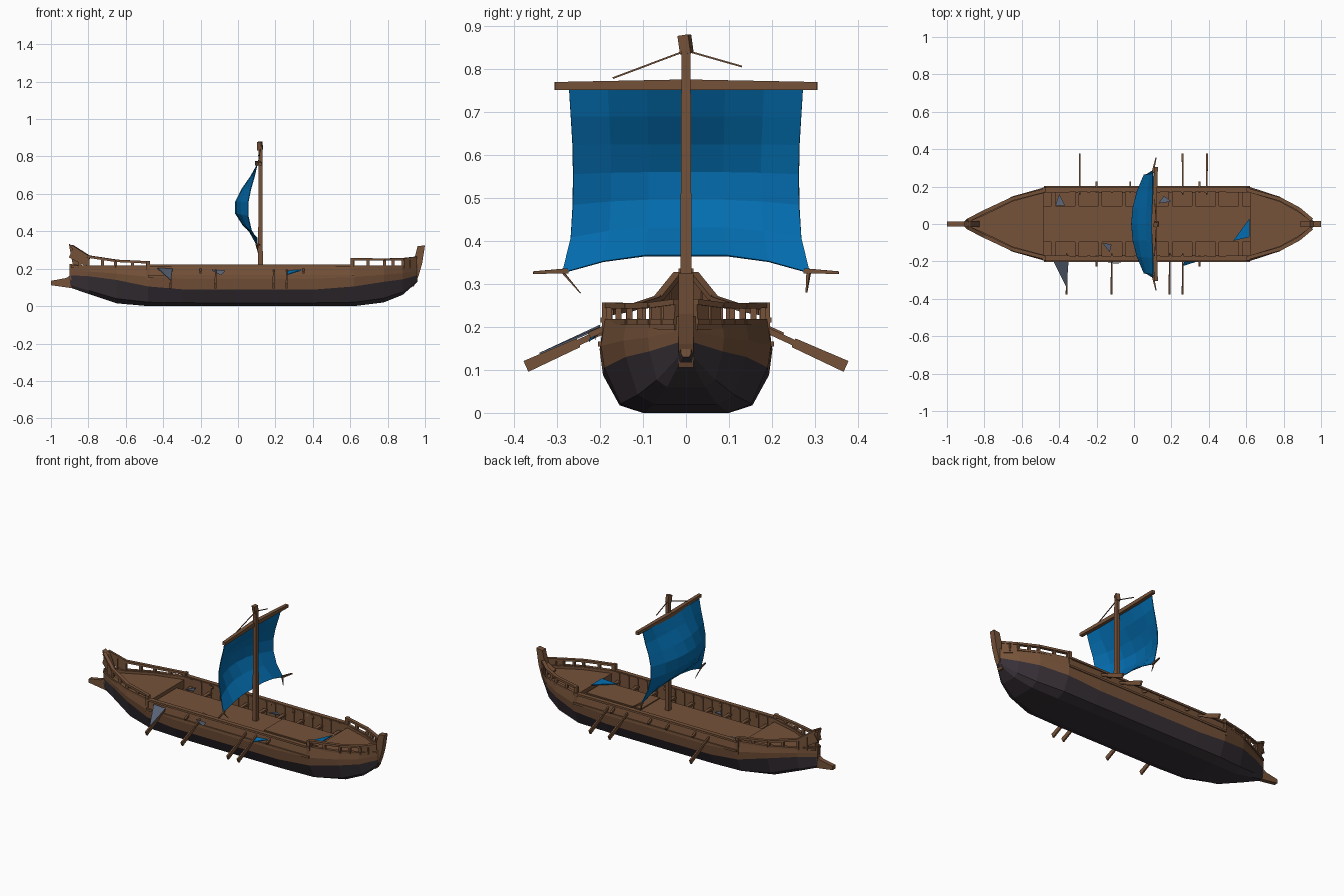
import bpy, bmesh, math
from mathutils import Vector

if "Cube" in bpy.data.objects:
    bpy.data.objects.remove(bpy.data.objects["Cube"], do_unlink=True)


def material(name, rgb):
    m = bpy.data.materials.new(name)
    m.use_nodes = True
    m.diffuse_color = (*rgb, 1)
    node = next(n for n in m.node_tree.nodes if n.type == "BSDF_PRINCIPLED")
    node.inputs["Base Color"].default_value = (*rgb, 1)
    node.inputs["Roughness"].default_value = 0.9
    return m


WOOD = material("brown wood", (0.178, 0.084, 0.041))
PITCH = material("dark pitch", (0.04, 0.031, 0.039))
CLOTH = material("blue cloth", (0.001, 0.15, 0.42))
STEEL = material("grey blue", (0.10, 0.125, 0.18))


def finish(bm, name, *mats):
    bmesh.ops.recalc_face_normals(bm, faces=bm.faces)
    me = bpy.data.meshes.new(name)
    bm.to_mesh(me)
    bm.free()
    for m in mats:
        me.materials.append(m)
    ob = bpy.data.objects.new(name, me)
    bpy.context.collection.objects.link(ob)
    return ob


def beam(bm, a, b, width, height, taper=1.0):
    """Square timber from a to b."""
    a, b = Vector(a), Vector(b)
    d = (b - a).normalized()
    side = d.cross(Vector((0, 0, 1)))
    side = side.normalized() if side.length > 0.01 else Vector((0, 1, 0))
    up = side.cross(d)
    ends = []
    for p, s in ((a, 1), (b, taper)):
        ends.append([bm.verts.new(p + side * i * width * s / 2 + up * j * height * s / 2)
                     for i, j in ((-1, -1), (1, -1), (1, 1), (-1, 1))])
    bm.faces.new(ends[0])
    bm.faces.new(ends[1][::-1])
    for i in range(4):
        k = (i + 1) % 4
        bm.faces.new((ends[0][i], ends[0][k], ends[1][k], ends[1][i]))


def beams(name, items, mat=WOOD):
    bm = bmesh.new()
    for item in items:
        beam(bm, *item)
    return finish(bm, name, mat)


def extruded(name, points, offset, to3d, mat=WOOD):
    """Flat outline pushed along an offset."""
    bm = bmesh.new()
    face = bm.faces.new([bm.verts.new(to3d(*p)) for p in points])
    new = bmesh.ops.extrude_face_region(bm, geom=[face])["geom"]
    bmesh.ops.translate(bm, vec=offset, verts=[v for v in new if isinstance(v, bmesh.types.BMVert)])
    return finish(bm, name, mat)


# Hull stations: x, half width, bottom, paint line, top
STATIONS = [(-0.90, 0.014, 0.10, 0.165, 0.225), (-0.80, 0.068, 0.065, 0.16, 0.215),
            (-0.65, 0.142, 0.015, 0.14, 0.215), (-0.48, 0.188, 0, 0.105, 0.218),
            (-0.3, 0.193, 0, 0.09, 0.218), (0.4, 0.193, 0, 0.088, 0.218),
            (0.62, 0.19, 0, 0.105, 0.218), (0.78, 0.14, 0.02, 0.13, 0.215),
            (0.88, 0.085, 0.06, 0.143, 0.215), (0.96, 0.014, 0.13, 0.165, 0.225)]


def half_width(x):
    for s, t in zip(STATIONS, STATIONS[1:]):
        if x <= t[0]:
            return s[1] + (t[1] - s[1]) * (x - s[0]) / (t[0] - s[0])
    return STATIONS[-1][1]


# Hull shell with painted underside
bm = bmesh.new()
rings = []
for x, w, low, paint, top in STATIONS:
    inner = max(w - 0.022, 0.004)
    half = [(0.52 * w, low), (0.8 * w, low + 0.2 * (paint - low)), (w, paint),
            (1.04 * w, paint + 0.45 * (top - paint)), (0.99 * w, top),
            (inner, top), (inner, max(0.13, paint + 0.01))]
    ring = half + [(-y, z) for y, z in reversed(half)]
    rings.append([bm.verts.new((x, y, z)) for y, z in ring])
n = len(rings[0])
for r, s in zip(rings, rings[1:]):
    for j in range(n):
        k = (j + 1) % n
        f = bm.faces.new((r[j], r[k], s[k], s[j]))
        f.material_index = int(j < 2 or j >= n - 3)
bm.faces.new(rings[0])
bm.faces.new(rings[-1])
finish(bm, "hull", WOOD, PITCH)

# End posts and ram
stem = [(-0.905, 0.335), (-0.875, 0.315), (-0.84, 0.23), (-0.80, 0.15), (-0.80, 0.09),
        (-0.87, 0.1), (-0.90, 0.15), (-0.885, 0.23)]
ram = [(-1, 0.135), (-0.92, 0.15), (-0.86, 0.185), (-0.80, 0.15), (-0.80, 0.09), (-0.88, 0.095), (-1, 0.112)]
stern = [(0.96, 0.32), (1.0, 0.325), (0.985, 0.23), (0.965, 0.16), (0.94, 0.105), (0.9, 0.105), (0.89, 0.21), (0.94, 0.24)]
for name, outline, thick in (("bow_post", stem, 0.034), ("ram", ram, 0.026), ("stern_post", stern, 0.034)):
    extruded(name, outline, (0, thick, 0), lambda x, z, t=thick: (x, -t / 2, z))

# Raised decks at both ends
for name, xs in (("fore_deck", (-0.48, -0.65, -0.80, -0.89)), ("aft_deck", (0.62, 0.78, 0.88, 0.95))):
    edge = [(x, half_width(x) - 0.008) for x in xs]
    extruded(name, edge + [(x, -y) for x, y in reversed(edge)], (0, 0, 0.052), lambda x, y: (x, y, 0.148))

# Middle deck, benches and ribs
beams("middle_deck", [((-0.48, 0, 0.155), (0.62, 0, 0.155), 0.19, 0.045),
                      ((0.24, 0, 0.18), (0.61, 0, 0.18), 0.18, 0.008)])
benches, ribs, wales = [], [], []
for s in (-1, 1):
    for i in range(17):
        x = -0.43 + i * 0.0625
        ribs.append(((x, s * 0.172, 0.13), (x, s * 0.172, 0.215), 0.014, 0.012))
        if i % 2 == 0:
            benches.append(((x, s * 0.09, 0.165), (x, s * 0.185, 0.165), 0.02, 0.012))
    wales.append(((-0.48, s * 0.198, 0.16), (0.62, s * 0.198, 0.16), 0.012, 0.012))
    wales.append(((-0.48, s * 0.186, 0.216), (0.62, s * 0.186, 0.216), 0.026, 0.012))
beams("rowing_benches", benches)
beams("ribs", ribs)
beams("side_wales", wales)

# Railings that follow the hull edge
RAILS = {"bow_railing": [(-0.48, 0.234), (-0.65, 0.242), (-0.80, 0.265), (-0.89, 0.322)],
         "stern_railing": [(0.61, 0.25), (0.78, 0.249), (0.88, 0.25), (0.95, 0.258)]}
for name, path in RAILS.items():
    parts = []
    for s in (-1, 1):
        pts = [Vector((x, s * half_width(x) * 0.95, z)) for x, z in path]
        for a, b in zip(pts, pts[1:]):
            parts.append((a, b, 0.02, 0.013))
            low_a, low_b = a.copy(), b.copy()
            low_a.z = low_b.z = 0.212
            parts.append((low_a, low_b, 0.018, 0.012))
            for t in (0.03, 0.5):
                p = a.lerp(b, t)
                parts.append(((p.x, p.y, 0.205), p, 0.014, 0.016))
        # Solid cheek beside the post
        a, b = pts[2], pts[3]
        parts.append((a - Vector((0, 0, 0.025)), b - Vector((0, 0, 0.035)), 0.012, 0.06))
        # Step at the end of the open waist
        x, z = path[0]
        parts.append(((x, s * 0.184, 0.14), (x, s * 0.184, z + 0.006), 0.022, 0.018))
    beams(name, parts)

# Oars
oars = [(-1, x) for x in (-0.36, -0.12, 0.19, 0.26)] + [(1, x) for x in (-0.29, 0.26, 0.39)]
shafts = []
for s, x in oars:
    shafts.append(((x, s * 0.16, 0.205), (x, s * 0.29, 0.145), 0.008, 0.014))
    shafts.append(((x, s * 0.25, 0.163), (x, s * 0.372, 0.108), 0.008, 0.022, 1.25))
for s, x in [(-1, -0.2), (-1, 0.35), (1, -0.2), (1, -0.02), (1, 0.1), (1, 0.35)]:
    shafts.append(((x, s * 0.17, 0.205), (x, s * 0.225, 0.18), 0.01, 0.014))
beams("oars", shafts)

# Mast, yard and rigging
beams("mast", [((0.12, 0, 0.15), (0.12, 0, 0.85), 0.028, 0.026, 0.75),
               ((0.118, 0.002, 0.835), (0.116, -0.004, 0.878), 0.024, 0.026)])
beams("yard", [((0.105, 0, 0.763), (0.118, s * 0.305, 0.76), 0.026, 0.024, 0.75) for s in (-1, 1)])
beams("rigging", [((0.12, 0, 0.842), (0.11, -0.17, 0.778), 0.004, 0.004),
                  ((0.12, 0, 0.842), (0.11, 0.13, 0.805), 0.004, 0.004)]
      + [((0.10, s * 0.275, 0.33), (0.118, s * 0.355, 0.326), 0.012, 0.012, 0.5) for s in (-1, 1)]
      + [((0.10, -0.285, 0.325), (0.11, -0.245, 0.278), 0.005, 0.005, 0.4),
         ((0.10, 0.285, 0.325), (0.11, 0.28, 0.28), 0.008, 0.008, 0.4)])

# Billowing sail
bm = bmesh.new()
N = 6
grid = []
for j in range(N + 1):
    v = j / N
    row = []
    for i in range(N + 1):
        u = 2 * i / N - 1
        y = u * (0.272 - 0.01 * min(1, v * 2.5) + 0.026 * v ** 8)
        x = 0.102 - math.sin(math.pi * v ** 1.3) * (0.05 + 0.07 * (1 - u * u))
        z = 0.755 - v * (0.39 + 0.08 * max(0, abs(u) - 0.5) * v ** 2)
        row.append(bm.verts.new((x, y, z)))
    grid.append(row)
for a, b in zip(grid, grid[1:]):
    for i in range(N):
        bm.faces.new((a[i], a[i + 1], b[i + 1], b[i]))
sail = finish(bm, "sail", CLOTH)
mod = sail.modifiers.new("thickness", "SOLIDIFY")
mod.thickness = 0.004
mod.offset = 0

# Loose cloth and small covers
for name, tri, mat in (
        ("steering_blade", [(-0.43, -0.2, 0.2), (-0.35, -0.2, 0.195), (-0.36, -0.34, 0.135)], STEEL),
        ("folded_awning", [(0.618, 0.03, 0.203), (0.618, -0.07, 0.203), (0.53, -0.09, 0.187)], CLOTH),
        ("side_cloth", [(0.26, -0.225, 0.165), (0.34, -0.2, 0.19), (0.27, -0.2, 0.185)], CLOTH),
        ("fore_cover", [(-0.42, 0.1, 0.18), (-0.37, 0.1, 0.18), (-0.4, 0.16, 0.17)], STEEL),
        ("bench_cover", [(0.13, 0.11, 0.18), (0.2, 0.12, 0.18), (0.16, 0.15, 0.175)], STEEL),
        ("aisle_cover", [(-0.17, -0.1, 0.18), (-0.12, -0.11, 0.18), (-0.13, -0.15, 0.175)], STEEL),
        ("port_cover", [(-0.14, -0.207, 0.19), (-0.07, -0.207, 0.185), (-0.09, -0.212, 0.165)], STEEL)):
    extruded(name, tri, (0, 0, 0.005), lambda *p: p, mat)
